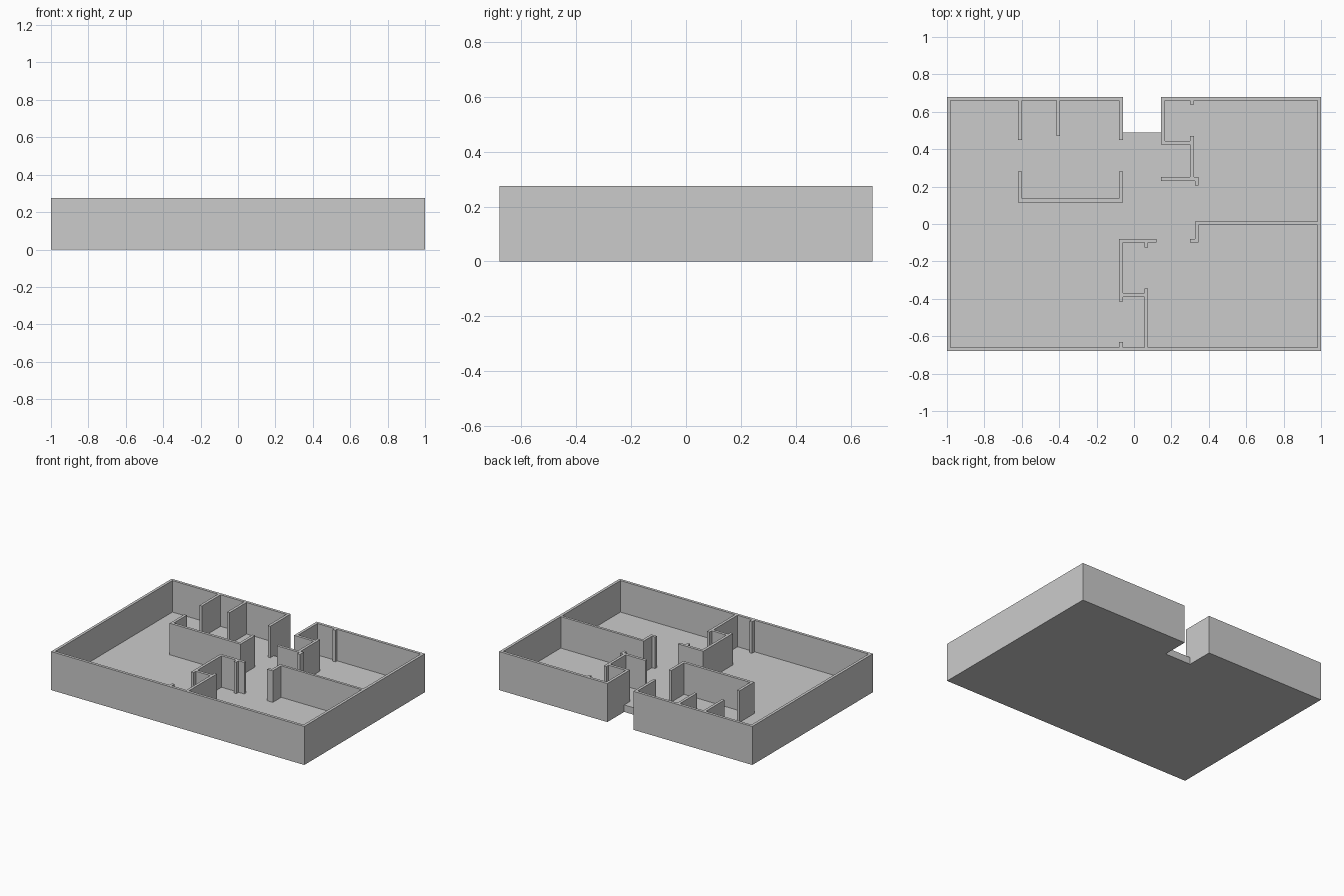
import bpy
import bmesh

cube = bpy.data.objects.get("Cube")
if cube:
    bpy.data.objects.remove(cube, do_unlink=True)

HEIGHT = 0.275       # top of every wall
FLOOR = 0.05         # top of the floor slab
THICK = 0.02         # wall thickness
EAST, NORTH = 1.0, 0.68
DOOR_LEFT, DOOR_RIGHT, DOOR_STEP = -0.06, 0.145, 0.49

grey = bpy.data.materials.new("plain_grey")
grey.use_nodes = True
colour = (0.6, 0.6, 0.6, 1)
grey.diffuse_color = colour
grey.node_tree.nodes["Principled BSDF"].inputs["Base Color"].default_value = colour


def prism(name, outline, bottom, top):
    """Extrude a flat outline into a solid."""
    bm = bmesh.new()
    face = bm.faces.new([bm.verts.new((x, y, bottom)) for x, y in outline])
    result = bmesh.ops.extrude_face_region(bm, geom=[face])
    moved = [v for v in result["geom"] if isinstance(v, bmesh.types.BMVert)]
    bmesh.ops.translate(bm, vec=(0, 0, top - bottom), verts=moved)
    bmesh.ops.recalc_face_normals(bm, faces=bm.faces)
    mesh = bpy.data.meshes.new(name)
    bm.to_mesh(mesh)
    bm.free()
    mesh.materials.append(grey)
    obj = bpy.data.objects.new(name, mesh)
    bpy.context.collection.objects.link(obj)
    return obj


def block(name, x0, x1, y0, y1):
    prism(name, [(x0, y0), (x1, y0), (x1, y1), (x0, y1)], FLOOR, HEIGHT)


def along_x(name, x0, x1, y):
    """Wall running left to right, y is its front side."""
    block(name, x0, x1, y, y + THICK)


def along_y(name, x, y0, y1):
    """Wall running front to back, x is its lower side."""
    block(name, x, x + THICK, y0, y1)


# Floor slab with the entrance recess; its rim carries the outer walls
prism("floor_slab", [
    (-EAST, -NORTH), (EAST, -NORTH), (EAST, NORTH), (DOOR_RIGHT, NORTH),
    (DOOR_RIGHT, DOOR_STEP), (DOOR_LEFT, DOOR_STEP), (DOOR_LEFT, NORTH),
    (-EAST, NORTH)], 0, FLOOR)

# Outer walls
inner_n, inner_e = NORTH - THICK, EAST - THICK
along_x("front_wall", -EAST, EAST, -NORTH)
along_x("back_wall_right", -EAST, DOOR_LEFT, inner_n)
along_x("back_wall_left", DOOR_RIGHT, EAST, inner_n)
for name, x in (("right_wall", -EAST), ("left_wall", inner_e)):
    along_y(name, x, -inner_n, inner_n)

# Shared lines of the interior plan
col_a = -0.62                    # small rooms
col_b = DOOR_LEFT - THICK        # entrance side
col_c = 0.055                    # front partition
col_d = 0.30                     # closet
col_e = 0.325                    # left room

# Small back rooms
along_y("bath_partition", col_a, 0.45, inner_n)
along_y("bath_divider", -0.415, 0.47, inner_n)
along_y("entrance_wall_right", col_b, 0.45, inner_n)
along_x("bath_front_wall", col_a, DOOR_LEFT, 0.115)
for name, x in (("bath_return_right", col_a), ("bath_return_left", col_b)):
    along_y(name, x, 0.135, 0.28)

# Closet beside the entrance
along_y("entrance_wall_left", DOOR_RIGHT, 0.445, inner_n)
along_x("closet_back_wall", DOOR_RIGHT, col_d, 0.425)
along_y("closet_side_wall", col_d, 0.25, 0.47)
along_x("closet_front_wall", DOOR_RIGHT, col_e + THICK, 0.23)
along_y("closet_door_jamb", col_e, 0.205, 0.23)
along_y("back_wall_jamb", col_d, 0.64, inner_n)

# Divider between the two left rooms
block("left_room_divider", col_e, inner_e, -0.005, 0.013)
along_y("left_room_return", col_e, -0.10, -0.005)
along_x("left_room_jamb", col_d, col_e, -0.10)

# Front closet and partition
along_x("front_closet_back", col_b, 0.12, -0.10)
along_y("front_closet_jamb", col_c, -0.125, -0.10)
along_y("front_closet_side", col_b, -0.415, -0.10)
along_x("front_closet_front", DOOR_LEFT, col_c, -0.39)
along_y("front_partition", col_c, -inner_n, -0.345)
along_y("front_wall_jamb", col_b, -inner_n, -0.63)
